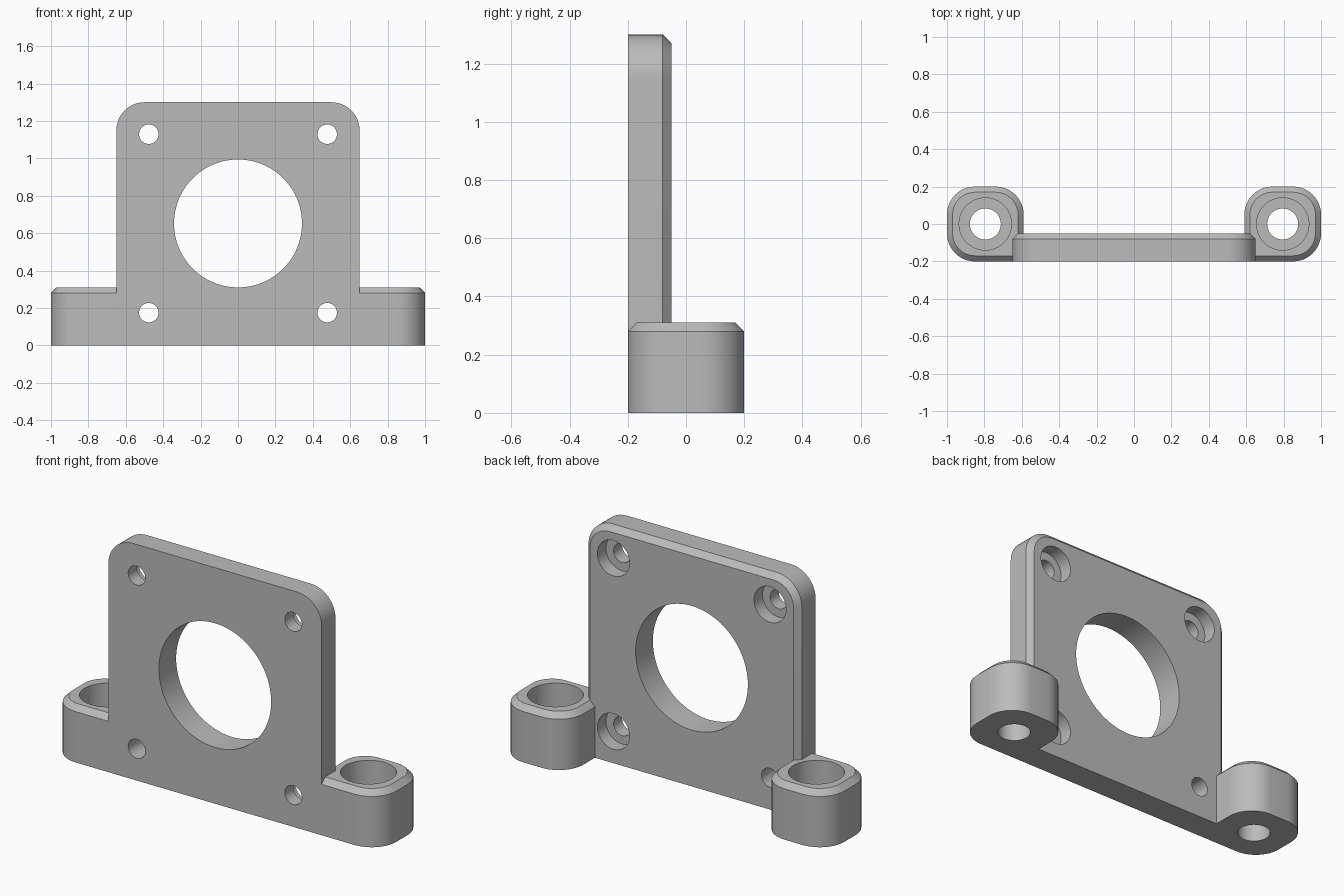
import bpy, bmesh, math
from mathutils import Matrix

cube = bpy.data.objects.get("Cube")
if cube:
    bpy.data.objects.remove(cube, do_unlink=True)

grey = bpy.data.materials.new("light_grey")
grey.use_nodes = True
COLOUR = (0.5, 0.5, 0.5, 1)
grey.diffuse_color = COLOUR
grey.node_tree.nodes["Principled BSDF"].inputs["Base Color"].default_value = COLOUR


def rounded(x0, x1, y0, y1, radii, steps=12):
    """Rectangle outline; radii start at the low corner and go anticlockwise."""
    points = []
    corners = [(x0, y0, 1, 1), (x1, y0, -1, 1), (x1, y1, -1, -1), (x0, y1, 1, -1)]
    for i, ((x, y, sx, sy), r) in enumerate(zip(corners, radii)):
        count = steps if r else 0
        for k in range(count + 1):
            a = math.pi + math.pi / 2 * (i + k / steps)
            points.append((x + r * (sx + math.cos(a)), y + r * (sy + math.sin(a))))
    return points


def make_object(name, bm):
    bmesh.ops.recalc_face_normals(bm, faces=bm.faces)
    mesh = bpy.data.meshes.new(name)
    bm.to_mesh(mesh)
    bm.free()
    mesh.materials.append(grey)
    ob = bpy.data.objects.new(name, mesh)
    bpy.context.collection.objects.link(ob)
    return ob


def loft(name, layers, place):
    """Skin a stack of equal-length outlines, each given with its height."""
    bm = bmesh.new()
    rings = [[bm.verts.new(place(x, y, h)) for x, y in pts] for pts, h in layers]
    n = len(rings[0])
    for low, high in zip(rings, rings[1:]):
        for i in range(n):
            j = (i + 1) % n
            bm.faces.new((low[i], low[j], high[j], high[i]))
    bm.faces.new(rings[0])
    bm.faces.new(rings[-1])
    return make_object(name, bm)


def drill(radius, start, end, x, other, along_y=False, segments=48):
    bm = bmesh.new()
    if along_y:
        place = Matrix.Translation((x, (start + end) / 2, other)) @ Matrix.Rotation(math.pi / 2, 4, "X")
    else:
        place = Matrix.Translation((x, other, (start + end) / 2))
    bmesh.ops.create_cone(bm, cap_ends=True, segments=segments, radius1=radius,
                          radius2=radius, depth=end - start, matrix=place)
    return make_object("drill", bm)


def combine(target, tool, operation):
    mod = target.modifiers.new(operation.lower(), "BOOLEAN")
    mod.operation, mod.solver, mod.object = operation, "EXACT", tool
    bpy.context.view_layer.update()
    result = target.evaluated_get(bpy.context.evaluated_depsgraph_get())
    mesh = bpy.data.meshes.new_from_object(result)
    target.modifiers.clear()
    target.data = mesh
    bpy.data.objects.remove(tool, do_unlink=True)


W, H, R, C = 0.65, 1.3, 0.15, 0.03
FRONT, BACK = -0.2, -0.05

# Upright plate, chamfered around the back of its sides and top
outer = rounded(-W, W, 0, H, (0, 0, R, R))
inner = rounded(-W + C, W - C, 0, H - C, (0, 0, R - C, R - C))
bracket = loft("motor_bracket", [(outer, FRONT), (outer, BACK - C), (inner, BACK)],
               lambda x, y, h: (x, h, y))

# Mounting ears, chamfered around the top
EAR_X0, EAR_Y, EAR_H = 0.59, 0.2, 0.31
for side in (-1, 1):
    base = rounded(EAR_X0, 1, -EAR_Y, EAR_Y, (0, R, R, R))
    top = rounded(EAR_X0 + C, 1 - C, -EAR_Y + C, EAR_Y - C, (0, R - C, R - C, R - C))
    ear = loft("ear", [(base, 0), (base, EAR_H - C), (top, EAR_H)],
               lambda x, y, h: (side * x, y, h))
    combine(bracket, ear, "UNION")

# Stepped vertical bolt holes in the ears
for side in (-1, 1):
    x = side * 0.795
    combine(bracket, drill(0.083, -0.1, 0.5, x, 0), "DIFFERENCE")
    combine(bracket, drill(0.14, 0.12, 0.5, x, 0), "DIFFERENCE")

# Large centre bore
MID, SPACING = 0.652, 0.477
combine(bracket, drill(0.342, -0.3, 0.1, 0, MID, True, 96), "DIFFERENCE")

# Four screw holes, all but one recessed from the back
for sx in (-1, 1):
    for sz in (-1, 1):
        x, z = sx * SPACING, MID + sz * SPACING
        combine(bracket, drill(0.052, -0.3, 0.1, x, z, True), "DIFFERENCE")
        if (sx, sz) != (-1, -1):
            combine(bracket, drill(0.098, BACK - 0.075, 0.1, x, z, True), "DIFFERENCE")

bpy.ops.object.select_all(action="DESELECT")
bracket.select_set(True)
bpy.context.view_layer.objects.active = bracket
bpy.ops.object.shade_smooth_by_angle(angle=math.radians(30))
